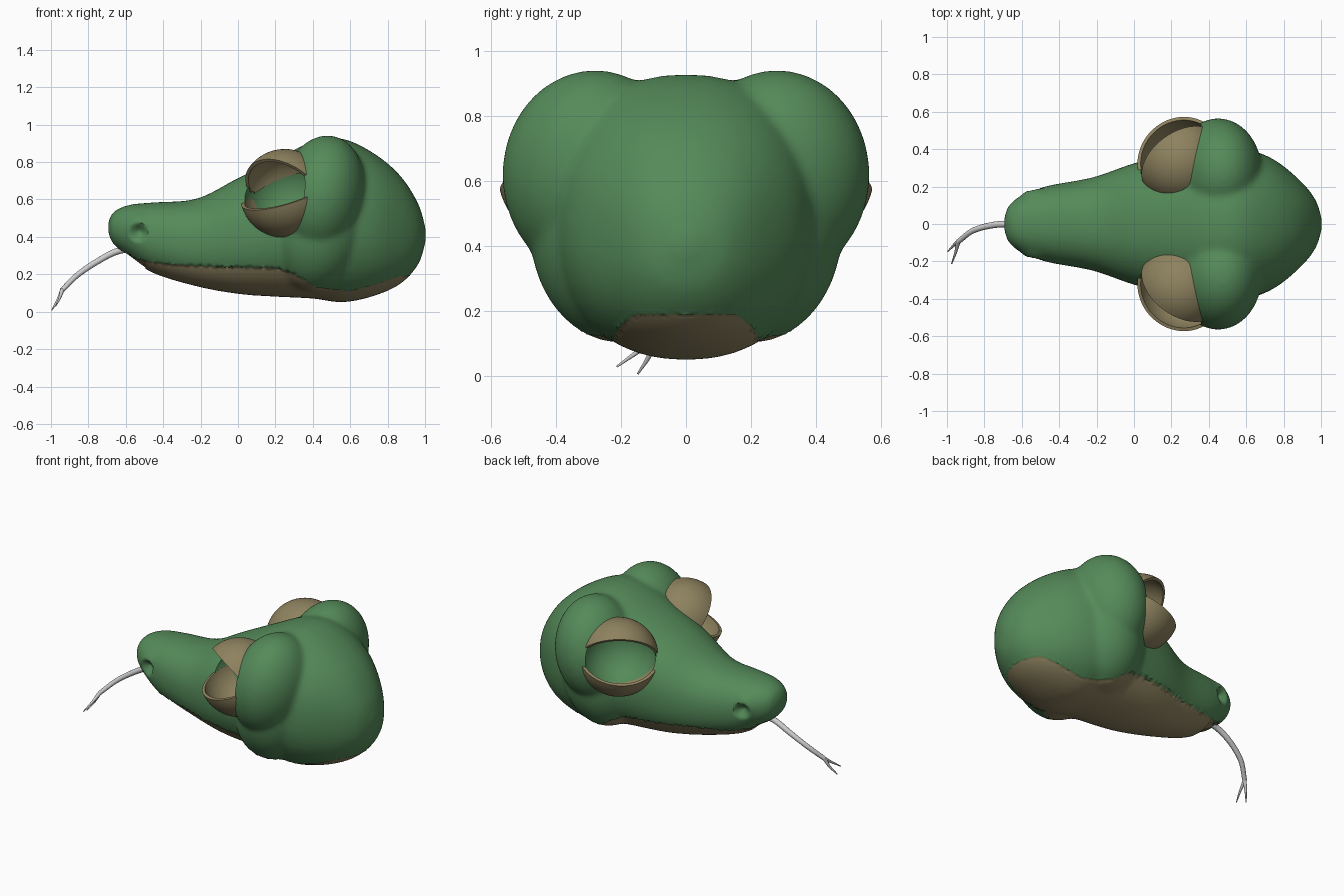
import bpy, bmesh, math
from mathutils import Vector, Matrix

if "Cube" in bpy.data.objects:
    bpy.data.objects.remove(bpy.data.objects["Cube"])


def material(name, rgb):
    m = bpy.data.materials.new(name)
    m.use_nodes = True
    m.diffuse_color = (*rgb, 1)
    m.node_tree.nodes["Principled BSDF"].inputs["Base Color"].default_value = (*rgb, 1)
    return m


GREEN = material("leaf green", (0.09, 0.255, 0.1))
TAN = material("olive tan", (0.27, 0.225, 0.115))
GREY = material("pale grey", (0.62, 0.62, 0.62))


def add_object(name, bm, *mats):
    me = bpy.data.meshes.new(name)
    bm.to_mesh(me)
    bm.free()
    for m in mats:
        me.materials.append(m)
    ob = bpy.data.objects.new(name, me)
    bpy.context.collection.objects.link(ob)
    return ob


def smooth(ob, angle=45):
    bpy.ops.object.select_all(action='DESELECT')
    ob.select_set(True)
    bpy.context.view_layer.objects.active = ob
    bpy.ops.object.shade_smooth_by_angle(angle=math.radians(angle))


def bake(ob):
    dg = bpy.context.evaluated_depsgraph_get()
    me = bpy.data.meshes.new_from_object(ob.evaluated_get(dg))
    ob.modifiers.clear()
    ob.data = me


def catmull(pts, steps):
    vs = [Vector(p) for p in pts]
    vs = [2 * vs[0] - vs[1]] + vs + [2 * vs[-1] - vs[-2]]
    out = []
    for a, b, c, d in zip(vs, vs[1:], vs[2:], vs[3:]):
        for i in range(steps):
            t = i / steps
            out.append(0.5 * (2 * b + (c - a) * t + (2 * a - 5 * b + 4 * c - d) * t * t
                              + (3 * b - a - 3 * c + d) * t ** 3))
    return out + [vs[-2]]


def ellipsoid(bm, centre, radii, tilt=0):
    mat = (Matrix.Translation(centre) @ Matrix.Rotation(math.radians(tilt), 4, 'Y')
           @ Matrix.Diagonal((*radii, 1)))
    bmesh.ops.create_icosphere(bm, subdivisions=5, radius=1, matrix=mat)


# Head core sections: x, half width, top, bottom
SECTIONS = [(-0.695, 0.035, 0.48, 0.42), (-0.665, 0.105, 0.535, 0.36),
            (-0.58, 0.165, 0.572, 0.29), (-0.45, 0.207, 0.585, 0.205),
            (-0.22, 0.25, 0.605, 0.135), (0.0, 0.325, 0.715, 0.095),
            (0.2, 0.37, 0.815, 0.08), (0.4, 0.4, 0.91, 0.07),
            (0.56, 0.41, 0.925, 0.05), (0.73, 0.355, 0.845, 0.085),
            (0.87, 0.25, 0.725, 0.15), (0.965, 0.14, 0.575, 0.255),
            (1.005, 0.03, 0.44, 0.38)]
# Mouth line: x, z
MOUTH = [(-0.8, 0.36), (-0.62, 0.325), (-0.54, 0.28), (-0.4, 0.255), (-0.1, 0.24),
         (0.2, 0.235), (0.3, 0.205), (0.42, 0.13), (0.6, 0.11), (0.72, 0.14),
         (0.86, 0.19), (1.1, 0.19)]
EYE = Vector((0.25, -0.34, 0.635))
SIDES = (1, -1)


def mouth_z(x):
    for (x0, z0), (x1, z1) in zip(MOUTH, MOUTH[1:]):
        if x <= x1:
            return z0 + (z1 - z0) * (x - x0) / (x1 - x0)
    return MOUTH[-1][1]


def power(v, e):
    return math.copysign(abs(v) ** e, v)


# Head: lofted core, brow and cheek masses, nostril mounds
bm = bmesh.new()
rings = []
N = 40
for x, w, top, bot in catmull(SECTIONS, 6):
    ring = []
    for i in range(N):
        a = math.tau * i / N
        y = w * power(math.cos(a), 0.9)
        z = (top + bot) / 2 + (top - bot) / 2 * power(math.sin(a), 0.9)
        ring.append(bm.verts.new((x, y, z)))
    rings.append(ring)
for r0, r1 in zip(rings, rings[1:]):
    for i in range(N):
        bm.faces.new((r0[i], r0[i - 1], r1[i - 1], r1[i]))
bm.faces.new(rings[0])
bm.faces.new(rings[-1][::-1])
bmesh.ops.recalc_face_normals(bm, faces=bm.faces)
for s in SIDES:
    ellipsoid(bm, (0.45, s * 0.28, 0.62), (0.23, 0.285, 0.325), 10)
    ellipsoid(bm, (0.44, s * 0.2, 0.45), (0.26, 0.28, 0.35), 12)
    ellipsoid(bm, (-0.52, s * 0.125, 0.44), (0.09, 0.07, 0.09))
head = add_object("head", bm, GREEN, TAN)
rm = head.modifiers.new("fuse", 'REMESH')
rm.mode = 'VOXEL'
rm.voxel_size = 0.0125
sm = head.modifiers.new("soften", 'SMOOTH')
sm.factor = 0.5
sm.iterations = 22

# Hollow eye sockets
cutters = []
for s in SIDES:
    bm = bmesh.new()
    ellipsoid(bm, (EYE.x, s * EYE.y, EYE.z), (0.224,) * 3)
    cut = add_object("socket_cutter", bm, GREEN)
    cut.hide_render = True
    cutters.append(cut)
    bo = head.modifiers.new("socket", 'BOOLEAN')
    bo.operation = 'DIFFERENCE'
    bo.solver = 'EXACT'
    bo.object = cut
bake(head)
for cut in cutters:
    bpy.data.objects.remove(cut)

# Nostril pits, lip overhang and jaw colour
bm = bmesh.new()
bm.from_mesh(head.data)
bm.normal_update()
moves = []
for v in bm.verts:
    p = v.co.copy()
    d = math.hypot(p.x + 0.535, p.z - 0.425) / 0.052
    if d < 1 and abs(p.y) > 0.08:
        p -= v.normal * 0.045 * (1 - d * d)
    line = mouth_z(p.x)
    if abs(p.z - line) < 0.005:
        p.z = line
    fade = max(0, min(1, (0.4 - p.x) / 0.15))
    if p.z <= line:
        p.y *= 1 - 0.07 * fade
        if p.x < -0.5:
            p.x += 0.012
    moves.append((v, p))
for f in bm.faces:
    c = f.calc_center_median()
    f.material_index = int(c.z < mouth_z(c.x))
for v, p in moves:
    v.co = p
bm.to_mesh(head.data)
bm.free()
smooth(head)


# Eyelids: bands of a sphere swung about the line between the eye corners
def eyelid(name, s, radius, low, high):
    axis = Vector((0.78, -0.62, 0.06)).normalized()
    face = Vector((-0.62, -0.78, 0)).normalized()
    up = axis.cross(face).normalized()
    if up.z < 0:
        up = -up
    bm = bmesh.new()
    bmesh.ops.create_grid(bm, x_segments=40, y_segments=16, size=1)
    for v in bm.verts:
        phi = math.pi * (0.5 + 0.47 * v.co.x)
        th = math.radians(low + (high - low) * (v.co.y + 1) / 2)
        p = EYE + radius * (math.cos(phi) * axis
                            + math.sin(phi) * (math.cos(th) * face + math.sin(th) * up))
        v.co = (p.x, s * p.y, p.z)
    bmesh.ops.recalc_face_normals(bm, faces=bm.faces)
    ob = add_object(name, bm, TAN)
    so = ob.modifiers.new("thickness", 'SOLIDIFY')
    so.thickness = 0.018
    so.offset = 0
    bake(ob)
    smooth(ob)


for s, side in zip(SIDES, ("right", "left")):
    eyelid(side + "_upper_eyelid", s, 0.226, 50, 150)
    eyelid(side + "_lower_eyelid", s, 0.232, -110, -22)


# Forked tongue: tapered tubes
def tube(name, pts, r0, r1):
    cu = bpy.data.curves.new(name, 'CURVE')
    cu.dimensions = '3D'
    cu.bevel_depth = 1
    cu.bevel_resolution = 3
    cu.use_fill_caps = True
    path = catmull(pts, 6)
    sp = cu.splines.new('POLY')
    sp.points.add(len(path) - 1)
    for i, p in enumerate(path):
        sp.points[i].co = (*p, 1)
        sp.points[i].radius = r0 + (r1 - r0) * i / (len(path) - 1)
    ob = bpy.data.objects.new(name, cu)
    bpy.context.collection.objects.link(ob)
    cu.materials.append(GREY)
    bpy.ops.object.select_all(action='DESELECT')
    ob.select_set(True)
    bpy.context.view_layer.objects.active = ob
    bpy.ops.object.convert(target='MESH')
    smooth(bpy.context.view_layer.objects.active)


FORK = (-0.94, -0.095, 0.115)
tube("tongue", [(-0.52, 0, 0.34), (-0.64, 0, 0.325), (-0.75, -0.005, 0.27),
                (-0.86, -0.035, 0.195), FORK], 0.02, 0.014)
tube("tongue_inner_tip", [FORK, (-0.965, -0.115, 0.06), (-0.996, -0.148, 0.008)], 0.012, 0.003)
tube("tongue_outer_tip", [FORK, (-0.953, -0.15, 0.075), (-0.975, -0.213, 0.03)], 0.012, 0.003)
